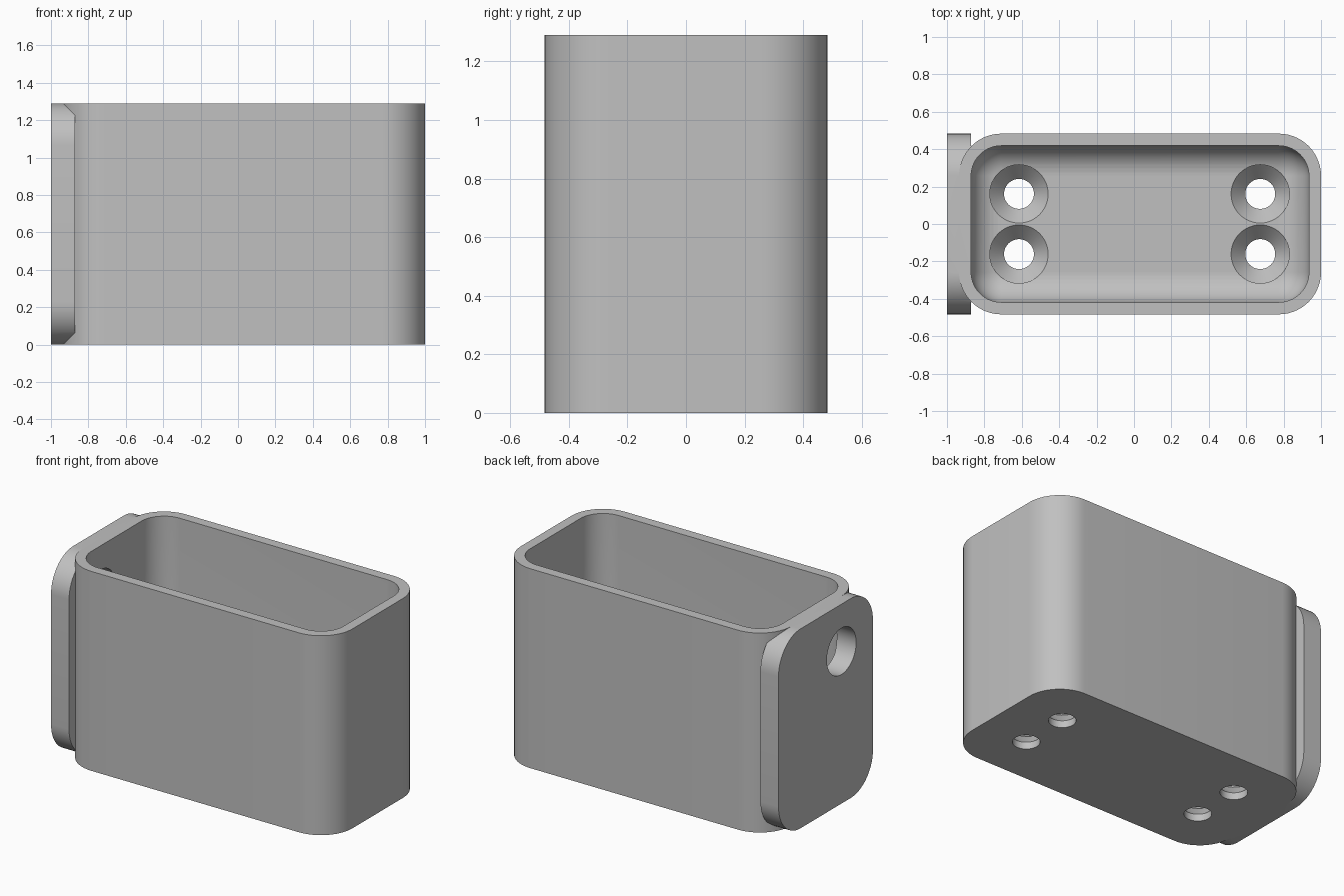
import bpy, bmesh
from math import sin, cos, pi
from mathutils import Matrix

cube = bpy.data.objects.get("Cube")
if cube:
    bpy.data.objects.remove(cube)

HEIGHT, HALF_DEPTH = 1.29, 0.483
WALL, FLOOR, PLATE = 0.0645, 0.129, 0.129
OUTER_R = 0.226
INNER_R = OUTER_R - WALL
BOX_LEFT = -1 + WALL

grey = bpy.data.materials.new("plain grey")
grey.use_nodes = True
grey.diffuse_color = (0.53, 0.53, 0.53, 1)
grey.node_tree.nodes["Principled BSDF"].inputs["Base Color"].default_value = grey.diffuse_color


def rounded_rect(a0, a1, b0, b1, r, steps=14):
    """Counter-clockwise outline with round corners."""
    pts = []
    corners = [(a1 - r, b1 - r), (a0 + r, b1 - r), (a0 + r, b0 + r), (a1 - r, b0 + r)]
    for k, (ca, cb) in enumerate(corners):
        for i in range(steps + 1):
            t = (k + i / steps) * pi / 2
            pts.append((ca + r * cos(t), cb + r * sin(t)))
    return pts


def loft(name, rings):
    """Closed solid through rings of matching points."""
    bm = bmesh.new()
    loops = [[bm.verts.new(p) for p in ring] for ring in rings]
    n = len(loops[0])
    for low, high in zip(loops, loops[1:]):
        for i in range(n):
            j = (i + 1) % n
            bm.faces.new((low[i], low[j], high[j], high[i]))
    bm.faces.new(loops[0][::-1])
    bm.faces.new(loops[-1])
    bmesh.ops.recalc_face_normals(bm, faces=bm.faces)
    mesh = bpy.data.meshes.new(name)
    bm.to_mesh(mesh)
    bm.free()
    obj = bpy.data.objects.new(name, mesh)
    bpy.context.collection.objects.link(obj)
    mesh.materials.append(grey)
    return obj


def turned(name, profile, place, segments=48):
    """Solid of revolution about z from (radius, height) pairs, then placed."""
    rings = [[place @ Matrix.Translation((r * cos(2 * pi * i / segments),
                                          r * sin(2 * pi * i / segments), z)).translation
              for i in range(segments)] for r, z in profile]
    return loft(name, rings)


def combine(target, tool, operation):
    mod = target.modifiers.new(operation.title(), "BOOLEAN")
    mod.operation, mod.object, mod.solver = operation, tool, "EXACT"
    bpy.context.view_layer.objects.active = target
    bpy.ops.object.modifier_apply(modifier=mod.name)
    bpy.data.objects.remove(tool)


# Outer body
outline = rounded_rect(BOX_LEFT, 1, -HALF_DEPTH, HALF_DEPTH, OUTER_R)
holder = loft("wall_holder_box", [[(x, y, z) for x, y in outline] for z in (0, HEIGHT)])

# Mounting plate on the end
outline = rounded_rect(-HALF_DEPTH, HALF_DEPTH, 0, HEIGHT, OUTER_R)
plate = loft("mounting_plate", [[(x, y, z) for y, z in outline] for x in (-1, -1 + PLATE)])
combine(holder, plate, "UNION")

# Cavity with a rounded floor edge
rings = []
for i in range(13):
    t = i / 12 * pi / 2
    inset = min(INNER_R * (1 - sin(t)), INNER_R - 0.002)
    edge = rounded_rect(BOX_LEFT + WALL + inset, 1 - WALL - inset, -HALF_DEPTH + WALL + inset,
                        HALF_DEPTH - WALL - inset, INNER_R - inset)
    rings.append([(x, y, FLOOR + INNER_R * (1 - cos(t))) for x, y in edge])
rings.append([(x, y, HEIGHT + 0.1) for x, y, z in rings[-1]])
combine(holder, loft("cavity_cutter", rings), "DIFFERENCE")

# Countersunk screw holes in the floor
SCREW_R, HEAD_R = 0.08, 0.156
for x in (-0.615, 0.675):
    for y in (-0.161, 0.161):
        profile = [(SCREW_R, -0.1), (SCREW_R, 0.045), (HEAD_R, FLOOR - 0.002), (HEAD_R, FLOOR + 0.1)]
        combine(holder, turned("screw_cutter", profile, Matrix.Translation((x, y, 0))), "DIFFERENCE")

# Round opening through the plate and end wall
place = Matrix.Translation((-1, -0.161, 0.985)) @ Matrix.Rotation(pi / 2, 4, "Y")
combine(holder, turned("opening_cutter", [(0.15, -0.1), (0.15, 0.3)], place), "DIFFERENCE")

# Smooth curves, sharp edges
holder.select_set(True)
bpy.context.view_layer.objects.active = holder
bpy.ops.object.shade_smooth_by_angle(angle=pi / 6)
